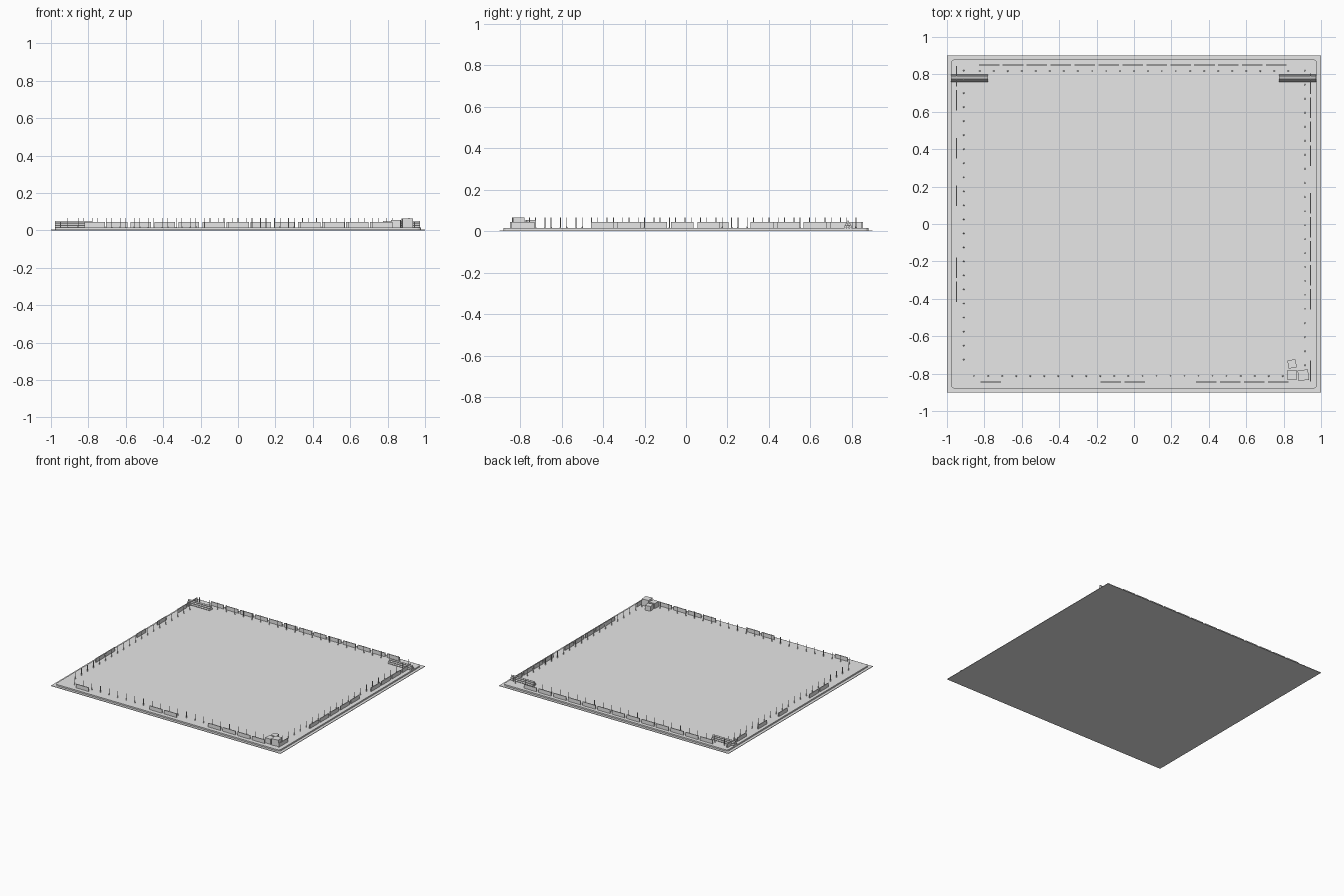
import bpy, bmesh, math
from mathutils import Matrix, Vector

if "Cube" in bpy.data.objects:
    bpy.data.objects.remove(bpy.data.objects["Cube"])

grey = bpy.data.materials.new("light_grey")
grey.diffuse_color = (0.8, 0.8, 0.8, 1)
grey.use_nodes = True
grey.node_tree.nodes["Principled BSDF"].inputs["Base Color"].default_value = grey.diffuse_color
FLOOR = 0.015  # top of the raised slab


def finish(name, bm):
    me = bpy.data.meshes.new(name)
    bm.to_mesh(me)
    bm.free()
    me.materials.append(grey)
    ob = bpy.data.objects.new(name, me)
    bpy.context.collection.objects.link(ob)
    return ob


def box(bm, centre, size, turn=0):
    m = (Matrix.Translation(centre) @ Matrix.Rotation(turn, 4, 'Z')
         @ Matrix.Diagonal((*size, 1)))
    bmesh.ops.create_cube(bm, size=1, matrix=m)


def cone(bm, centre, r1, r2, depth, sides, rot=Matrix()):
    bmesh.ops.create_cone(bm, cap_ends=True, segments=sides, radius1=r1, radius2=r2,
                          depth=depth, matrix=Matrix.Translation(centre) @ rot)


# Ground plate
bm = bmesh.new()
box(bm, (0, 0, 0.002), (2, 1.8, 0.004))
finish("ground_plate", bm)

# Raised slab with rounded corners
bm = bmesh.new()
r, hx, hy = 0.02, 0.978, 0.88
verts = []
for i, (sx, sy) in enumerate(((1, 1), (-1, 1), (-1, -1), (1, -1))):
    for k in range(5):
        a = math.pi / 2 * (i + k / 4)
        verts.append(bm.verts.new((sx * (hx - r) + r * math.cos(a),
                                   sy * (hy - r) + r * math.sin(a), 0.003)))
face = bm.faces.new(verts)
out = bmesh.ops.extrude_face_region(bm, geom=[face])
bmesh.ops.translate(bm, vec=(0, 0, FLOOR - 0.003),
                    verts=[g for g in out["geom"] if isinstance(g, bmesh.types.BMVert)])
bmesh.ops.recalc_face_normals(bm, faces=bm.faces)
finish("raised_slab", bm)

# Barrier panels: start centre, step direction, slots that hold a panel
rows = {
    "back_barriers": ((-0.775, 0.85), (1, 0), range(13)),
    "front_barriers": ((-0.765, -0.845), (1, 0), (0, 5, 6, 9, 10, 11, 12)),
    "right_barriers": ((0.943, 0.75), (0, -1), (0, 1, 2, 3, 5, 6, 7, 8, 9, 12)),
    "left_barriers": ((-0.95, 0.79), (0, -1), (0, 1, 3, 5, 8, 9)),
}
for name, (start, step, slots) in rows.items():
    bm = bmesh.new()
    size = (0.11, 0.006, 0.03) if step[0] else (0.006, 0.11, 0.03)
    for k in slots:
        p = Vector(start) + Vector(step) * 0.128 * k
        box(bm, (p.x, p.y, FLOOR + 0.015), size)
    finish(name, bm)

# Slim posts on small feet along all four sides
bm = bmesh.new()
spots = []
for k in range(23):
    x = -0.825 + 0.075 * k
    spots += [(x, 0.818), (x - 0.03, -0.813)]
for k in range(22):
    y = -0.755 + 0.075 * k
    if y < 0.83:
        spots += [(0.914, y), (-0.91, y + 0.03 if y < 0.78 else y)]
for x, y in spots:
    cone(bm, (x, y, FLOOR + 0.026), 0.002, 0.002, 0.052, 6)
    cone(bm, (x, y, FLOOR + 0.004), 0.004, 0.002, 0.008, 6)
finish("posts", bm)

# Pyramid piles of pipes in the back corners
along_x = Matrix.Rotation(math.pi / 2, 4, 'Y')
pr = 0.0065
for side, cx in (("left", -0.88), ("right", 0.875)):
    bm = bmesh.new()
    for level in range(3):
        for j in range(3 - level):
            y = 0.78 + (j - (2 - level) / 2) * 2 * pr
            z = FLOOR + pr + level * pr * math.sqrt(3)
            cone(bm, (cx, y, z), pr, pr, 0.198, 10, along_x)
    ob = finish(side + "_pipe_pile", bm)
    bpy.context.view_layer.objects.active = ob
    ob.select_set(True)
    bpy.ops.object.shade_smooth_by_angle(angle=math.radians(40))
    ob.select_set(False)

# Crates in the front right corner
for i, (x, y, s, h, turn) in enumerate(((0.845, -0.748, 0.044, 0.038, 0.15),
                                        (0.845, -0.808, 0.05, 0.04, -0.06),
                                        (0.905, -0.808, 0.056, 0.05, 0.1))):
    bm = bmesh.new()
    box(bm, (x, y, FLOOR + h / 2), (s, s, h), turn)
    finish(f"crate_{i + 1}", bm)
